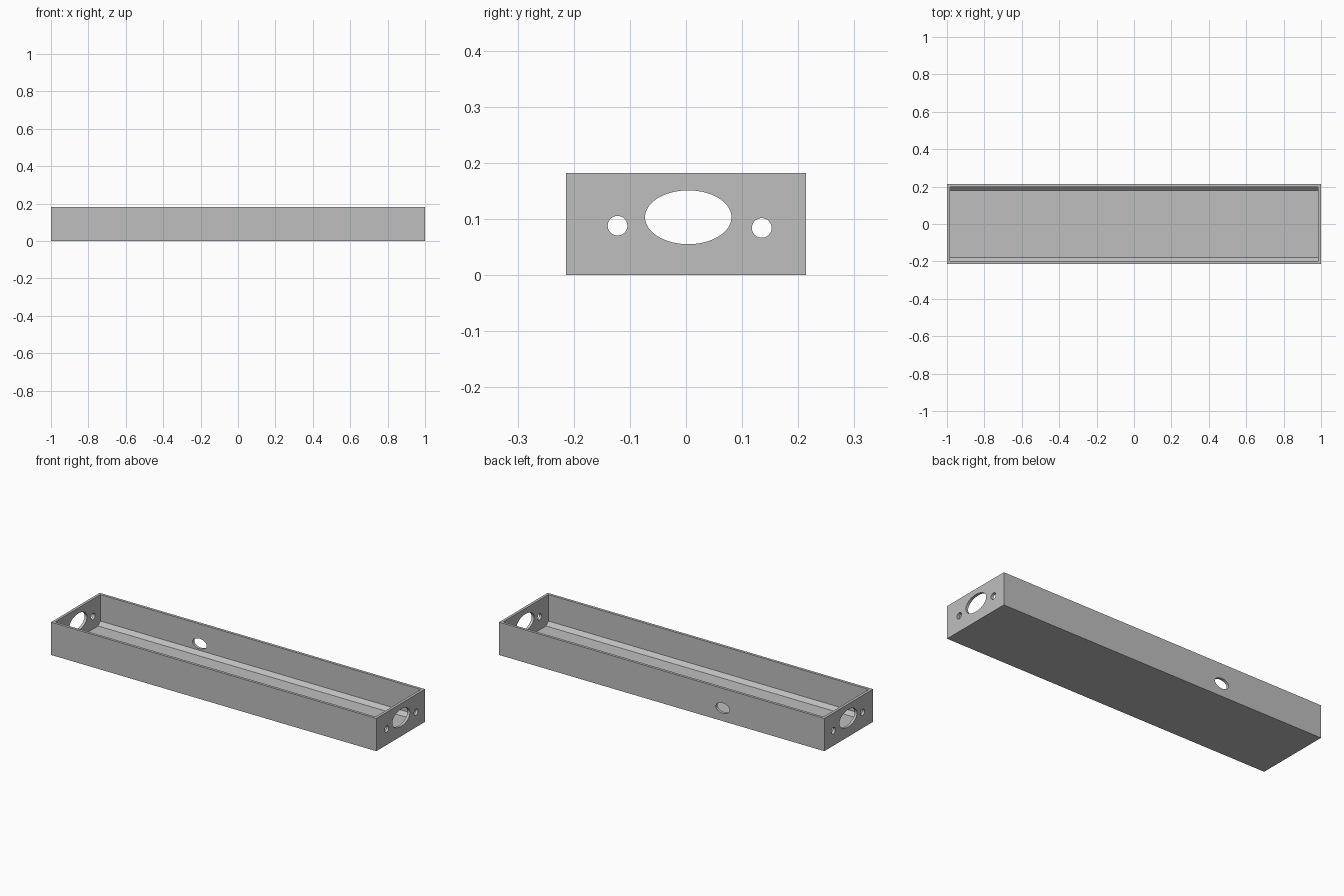
import bpy, bmesh, math

cube = bpy.data.objects.get("Cube")
if cube:
    bpy.data.objects.remove(cube, do_unlink=True)

LENGTH, WIDTH, HEIGHT = 2.0, 0.427, 0.182
WALL, FLOOR, CHAMFER = 0.015, 0.015, 0.02

metal = bpy.data.materials.new("plain grey")
metal.use_nodes = True
grey = (0.52, 0.52, 0.52, 1)
metal.diffuse_color = grey
metal.node_tree.nodes["Principled BSDF"].inputs["Base Color"].default_value = grey


def prism(name, profile, start, end, axis="x"):
    """Extrude a closed 2D profile along x (profile is y, z) or y (profile is x, z)."""
    place = (lambda p, t: (t, p[0], p[1])) if axis == "x" else (lambda p, t: (p[0], t, p[1]))
    bm = bmesh.new()
    a, b = ([bm.verts.new(place(p, t)) for p in profile] for t in (start, end))
    bm.faces.new(a)
    bm.faces.new(b[::-1])
    n = len(profile)
    for i in range(n):
        j = (i + 1) % n
        bm.faces.new((a[i], b[i], b[j], a[j]))
    bmesh.ops.recalc_face_normals(bm, faces=bm.faces)
    mesh = bpy.data.meshes.new(name)
    bm.to_mesh(mesh)
    bm.free()
    mesh.materials.append(metal)
    ob = bpy.data.objects.new(name, mesh)
    bpy.context.collection.objects.link(ob)
    return ob


def ellipse(u, v, ru, rv, sides=64):
    angles = [2 * math.pi * i / sides for i in range(sides)]
    return [(u + ru * math.cos(t), v + rv * math.sin(t)) for t in angles]


# Solid outer block
w = WIDTH / 2
tray = prism("tray", [(-w, 0), (w, 0), (w, HEIGHT), (-w, HEIGHT)], -LENGTH / 2, LENGTH / 2)

# Cavity with chamfers along the foot of the long walls
i, top = w - WALL, HEIGHT + 0.1
half = [(i - CHAMFER, FLOOR), (i, FLOOR + CHAMFER), (i, top)]
cavity = half + [(-y, z) for y, z in reversed(half)]
inner = LENGTH / 2 - WALL
cutters = [prism("cavity_cutter", cavity, -inner, inner)]

# Holes through both end walls: a large oval and two small round ones
for name, shape in (("oval", (0.004, 0.103, 0.077, 0.048)),
                    ("front_round", (-0.122, 0.088, 0.0175, 0.0175)),
                    ("back_round", (0.135, 0.084, 0.0175, 0.0175))):
    cutters.append(prism(name + "_cutter", ellipse(*shape), -1.1, 1.1))

# Oval hole in the back wall only
cutters.append(prism("back_wall_cutter", ellipse(-0.375, 0.072, 0.043, 0.028), 0.1, 0.3, "y"))

bpy.context.view_layer.objects.active = tray
for c in cutters:
    c.hide_render = True
    mod = tray.modifiers.new(c.name, "BOOLEAN")
    mod.operation, mod.solver, mod.object = "DIFFERENCE", "EXACT", c
    bpy.ops.object.modifier_apply(modifier=mod.name)
    bpy.data.objects.remove(c, do_unlink=True)

# Smooth hole rims, crisp edges elsewhere
bpy.ops.object.select_all(action="DESELECT")
tray.select_set(True)
bpy.ops.object.shade_smooth_by_angle(angle=math.radians(25))
